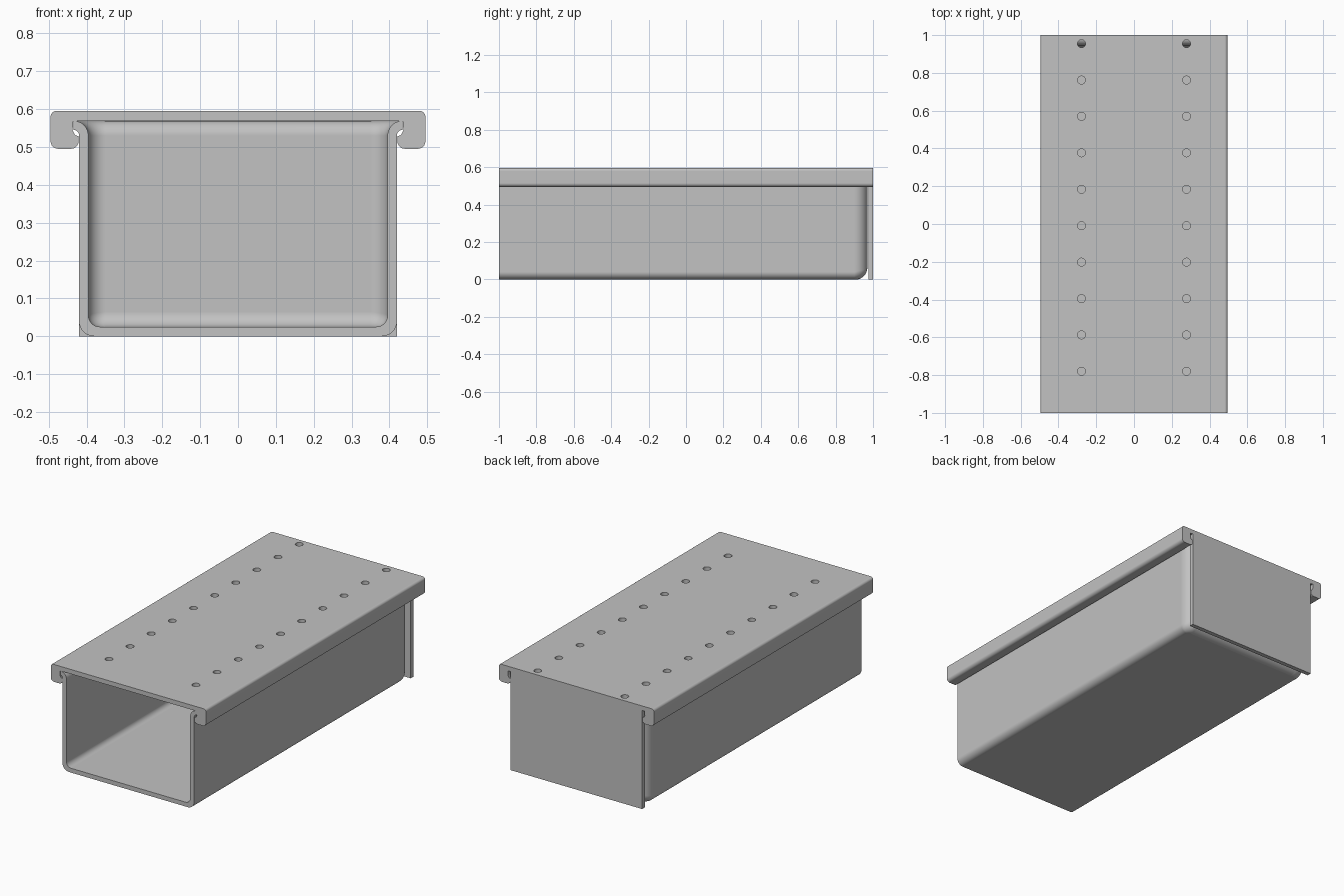
import bpy, bmesh, math
from math import sin, cos, pi

if "Cube" in bpy.data.objects:
    bpy.data.objects.remove(bpy.data.objects["Cube"])

grey = bpy.data.materials.new("plain grey")
grey.diffuse_color = (0.54, 0.54, 0.54, 1)
grey.use_nodes = True
grey.node_tree.nodes["Principled BSDF"].inputs["Base Color"].default_value = grey.diffuse_color


def finish(name, bm):
    bmesh.ops.recalc_face_normals(bm, faces=bm.faces)
    me = bpy.data.meshes.new(name)
    bm.to_mesh(me)
    bm.free()
    ob = bpy.data.objects.new(name, me)
    bpy.context.collection.objects.link(ob)
    me.materials.append(grey)
    return ob


def smooth(ob):
    bpy.ops.object.select_all(action='DESELECT')
    ob.select_set(True)
    bpy.context.view_layer.objects.active = ob
    bpy.ops.object.shade_smooth_by_angle(angle=math.radians(35))
    wn = ob.modifiers.new("weighted", 'WEIGHTED_NORMAL')
    wn.keep_sharp = True


def arc(cx, cz, r, a0, a1, n=6):
    return [(cx + r * cos(math.radians(a0 + (a1 - a0) * i / n)),
             cz + r * sin(math.radians(a0 + (a1 - a0) * i / n))) for i in range(n + 1)]


# --- trough: U-shaped rings, stacked up the outside and down the inside ---
HALF, BACK, CORNER, STEPS = 0.42, 0.97, 0.07, 8


def fillet(base_d, base_z, side_r, back_r, t):
    """Bottom rounding; radius grows from the sides (w=0) to the back (w=1)."""
    def f(w):
        r = side_r + (back_r - side_r) * w
        return base_d + r * (1 - sin(t)), base_z + r * (1 - cos(t))
    return f


def level(d, z):
    return lambda w: (d, z)


steps = [i * pi / 2 / STEPS for i in range(STEPS + 1)]
profile = [fillet(0, 0, 0.04, 0.065, t) for t in steps]
profile += [level(-d, z) for d, z in arc(0.014, 0.531, 0.014, 180, 90)]      # outside of lip
profile += [level(-0.014 + 0.039 * sin(t), 0.53 + 0.039 * cos(t)) for t in steps]  # inside of lip
profile += [fillet(0.025, 0.025, 0.03, 0.04, t) for t in reversed(steps)]

bm = bmesh.new()
rings = []
for f in profile:
    right = [(HALF - f(0)[0], -1.0, f(0)[1])]
    for i in range(STEPS + 1):
        a = i * pi / 2 / STEPS
        d, z = f(i / STEPS)
        right.append((HALF - CORNER + (CORNER - d) * cos(a),
                      BACK - CORNER + (CORNER - d) * sin(a), z))
    pts = right + [(-x, y, z) for x, y, z in reversed(right)]
    rings.append([bm.verts.new(p) for p in pts])
for a, b in zip(rings, rings[1:]):
    for i in range(len(a) - 1):
        bm.faces.new((a[i], a[i + 1], b[i + 1], b[i]))
# underside and floor: strips between mirrored points
for ring in (rings[0], rings[-1]):
    n = len(ring)
    for i in range(n // 2 - 1):
        bm.faces.new((ring[i], ring[i + 1], ring[n - 2 - i], ring[n - 1 - i]))
# front rim
bm.faces.new([r[0] for r in rings] + [r[-1] for r in reversed(rings)])
smooth(finish("trough", bm))

# --- lid: profile with gripping side hooks, extruded along y ---
half = [(0.435, 0.569), (0.437, 0.545), (0.43, 0.531), (0.421, 0.528)]
half += arc(0.441, 0.515, 0.02, 180, 270)
half += arc(0.475, 0.515, 0.02, 270, 360)
half += arc(0.48, 0.58, 0.015, 0, 90)
outline = half + [(-x, z) for x, z in reversed(half)]
bm = bmesh.new()
front = bm.faces.new([bm.verts.new((x, -1, z)) for x, z in outline])
ext = bmesh.ops.extrude_face_region(bm, geom=[front])
bmesh.ops.translate(bm, vec=(0, 2, 0),
                    verts=[g for g in ext["geom"] if isinstance(g, bmesh.types.BMVert)])
lid = finish("lid", bm)

# two rows of round holes through the lid
bm = bmesh.new()
for x in (-0.278, 0.278):
    for i in range(10):
        res = bmesh.ops.create_cone(bm, cap_ends=True, segments=24, radius1=0.021,
                                    radius2=0.021, depth=0.1)
        bmesh.ops.translate(bm, verts=res["verts"], vec=(x, 0.955 - 0.1928 * i, 0.585))
cutter = finish("hole_cutter", bm)
cutter.hide_render = True
cut = lid.modifiers.new("holes", 'BOOLEAN')
cut.operation, cut.object, cut.solver = 'DIFFERENCE', cutter, 'EXACT'
bpy.context.view_layer.objects.active = lid
bpy.ops.object.modifier_apply(modifier=cut.name)
bpy.data.objects.remove(cutter, do_unlink=True)
smooth(lid)

# --- flat end plate hanging below the back of the lid ---
bm = bmesh.new()
bmesh.ops.create_cube(bm, size=1)
for v in bm.verts:
    v.co = (v.co.x * 0.84, 0.9875 + v.co.y * 0.025, 0.2845 + v.co.z * 0.569)
finish("end_plate", bm)
